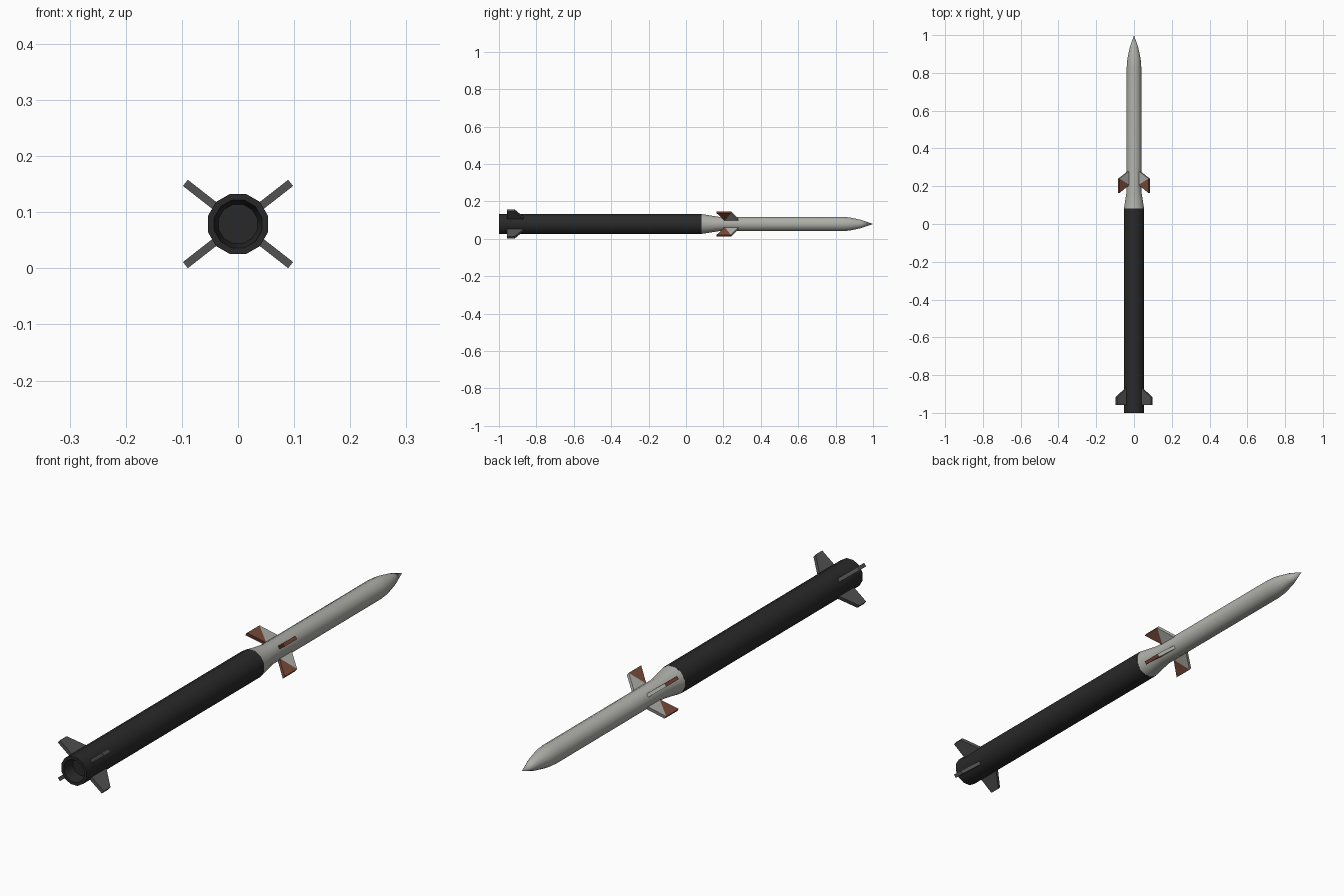
import bpy, bmesh, math
from mathutils import Vector

if "Cube" in bpy.data.objects:
    bpy.data.objects.remove(bpy.data.objects["Cube"])

ZC = 0.079      # height of the centre line
SIDES = 12


def material(name, rgb):
    m = bpy.data.materials.new(name)
    m.diffuse_color = (*rgb, 1)
    m.use_nodes = True
    m.node_tree.nodes["Principled BSDF"].inputs["Base Color"].default_value = m.diffuse_color
    return m


BLACK = material("black", (0.022, 0.022, 0.022))
LIGHT = material("light_grey", (0.43, 0.435, 0.40))
GREY = material("fin_grey", (0.085, 0.085, 0.085))
RUST = material("rust_brown", (0.20, 0.07, 0.04))


def finish(name, bm, mats, smooth=False):
    bmesh.ops.recalc_face_normals(bm, faces=bm.faces)
    me = bpy.data.meshes.new(name)
    bm.to_mesh(me)
    bm.free()
    for m in mats:
        me.materials.append(m)
    ob = bpy.data.objects.new(name, me)
    bpy.context.collection.objects.link(ob)
    if smooth:
        bpy.ops.object.select_all(action='DESELECT')
        ob.select_set(True)
        bpy.context.view_layer.objects.active = ob
        bpy.ops.object.shade_smooth_by_angle(angle=math.radians(40))
    return ob


def lathe(name, profile, mat):
    """Revolve (y, radius) points about the centre line; radius 0 closes an end."""
    bm = bmesh.new()
    rings = []
    for y, r in profile:
        if r == 0:
            rings.append([bm.verts.new((0, y, ZC))] * SIDES)
            continue
        ring = []
        for i in range(SIDES):
            a = (i + 0.5) * 2 * math.pi / SIDES
            ring.append(bm.verts.new((r * math.cos(a), y, ZC + r * math.sin(a))))
        rings.append(ring)
    for a, b in zip(rings, rings[1:]):
        for i in range(SIDES):
            j = (i + 1) % SIDES
            bm.faces.new(list(dict.fromkeys((a[i], a[j], b[j], b[i]))))
    return finish(name, bm, [mat], True)


def fin(name, outline, angle, thick, mats, split=False):
    """Plate from (radius, y): root front, tip front, tip rear, root rear."""
    bm = bmesh.new()
    out = Vector((math.cos(angle), 0, math.sin(angle)))
    side = Vector((-math.sin(angle), 0, math.cos(angle))) * thick / 2
    base = Vector((0, 0, ZC))
    top, low = [[bm.verts.new(base + out * r + Vector((0, y, 0)) + side * s)
                 for r, y in outline] for s in (1, -1)]
    for v in (top, low):
        if split:                       # painted diagonal half
            bm.faces.new((v[0], v[1], v[3]))
            bm.faces.new((v[1], v[2], v[3])).material_index = 1
        else:
            bm.faces.new(v)
    for i in range(4):
        j = (i + 1) % 4
        f = bm.faces.new((top[i], top[j], low[j], low[i]))
        if split and i in (1, 2):       # tip and trailing edges
            f.material_index = 1
    finish(name, bm, mats)


# booster with recessed nozzle at the tail
lathe("booster", [(-0.955, 0), (-0.955, 0.036), (-1.0, 0.044), (-1.0, 0.0555),
                  (0.083, 0.0555), (0.083, 0)], BLACK)
# upper stage: tapered collar, slim tube and pointed nose
lathe("upper_stage", [(0.083, 0), (0.083, 0.055), (0.175, 0.040), (0.83, 0.040),
                      (0.875, 0.0365), (0.935, 0.023), (1.0, 0)], LIGHT)

# four tail fins and four painted middle fins in an X
TAIL = [(0.045, -0.862), (0.119, -0.917), (0.119, -0.958), (0.045, -0.958)]
MID = [(0.036, 0.281), (0.102, 0.240), (0.102, 0.164), (0.036, 0.207)]
tilt = math.radians(38)
for n, a in enumerate((tilt, math.pi - tilt, math.pi + tilt, -tilt), 1):
    fin(f"tail_fin_{n}", TAIL, a, 0.014, [GREY])
    fin(f"middle_fin_{n}", MID, a, 0.013, [LIGHT, RUST], True)
